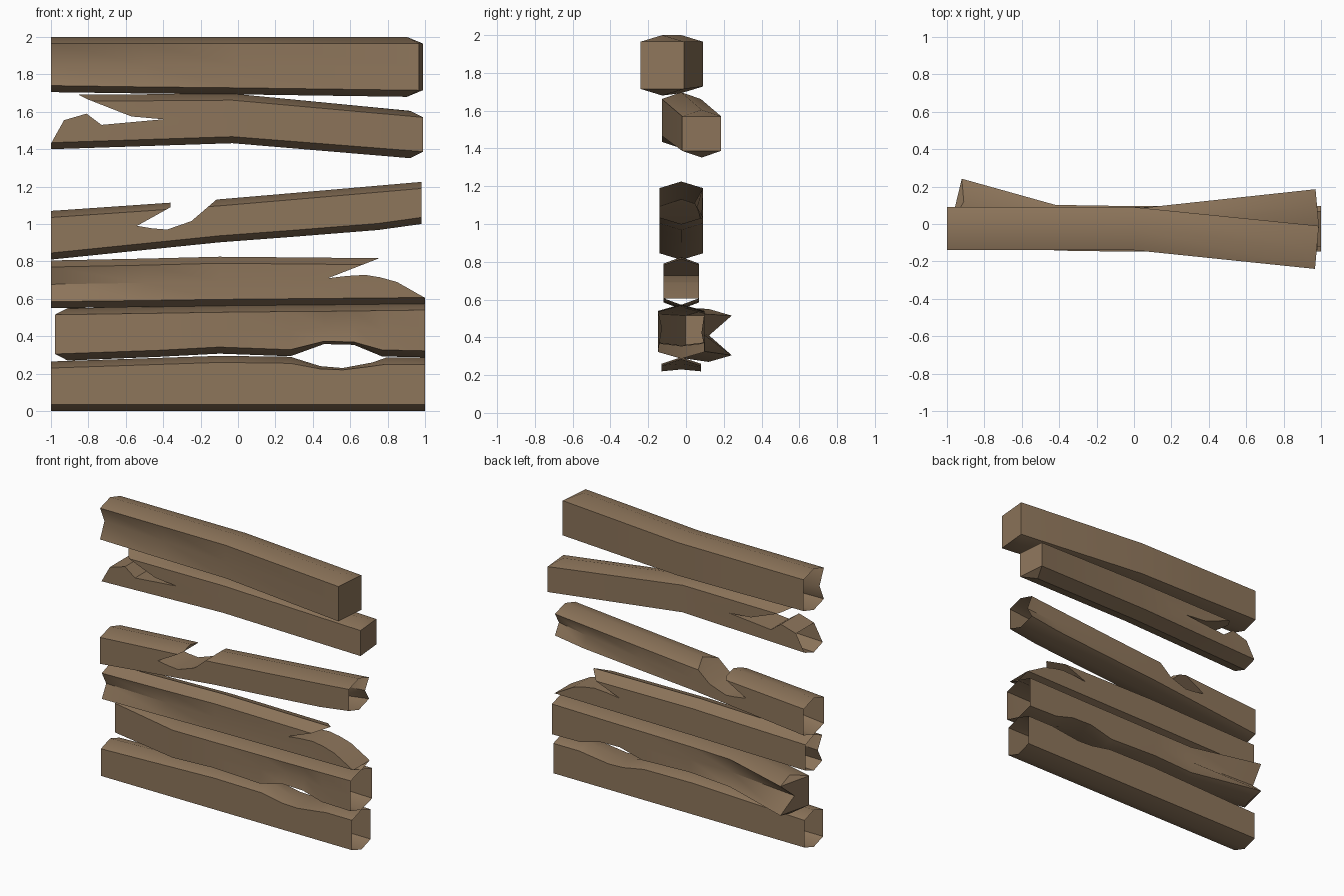
import bpy, bmesh

if "Cube" in bpy.data.objects:
    bpy.data.objects.remove(bpy.data.objects["Cube"])

wood = bpy.data.materials.new("weathered brown wood")
wood.diffuse_color = (0.27, 0.18, 0.105, 1)
wood.use_nodes = True
wood.node_tree.nodes["Principled BSDF"].inputs["Base Color"].default_value = wood.diffuse_color


def sec(x, zb, zt, yc=-0.025, front=0, back=0, pull=0, skew=0, cb=0.035, ct=0.035):
    """One cross-section: ridge heights, centre, side grooves, end rounding, skew, chamfers."""
    return dict(x=x, zb=zb, zt=zt, yc=yc, front=front, back=back,
                pull=pull, skew=skew, cb=cb, ct=ct)


def ring(s, w):
    """Eight points: ridge, front shoulder, front middle ... round to back shoulder."""
    lo, hi = s["zb"] + s["cb"], s["zt"] - s["ct"]
    mid = (lo + hi) / 2
    pts = [(0, s["zt"]), (-w, hi), (-w + s["front"], mid), (-w, lo),
           (0, s["zb"]), (w, lo), (w - s["back"], mid), (w, hi)]
    return [(s["x"] + s["skew"] * y + (s["pull"] if i in (0, 4) else 0), s["yc"] + y, z)
            for i, (y, z) in enumerate(pts)]


def to_object(bm, name):
    bmesh.ops.recalc_face_normals(bm, faces=bm.faces)
    me = bpy.data.meshes.new(name)
    bm.to_mesh(me)
    bm.free()
    me.materials.append(wood)
    ob = bpy.data.objects.new(name, me)
    bpy.context.collection.objects.link(ob)
    return ob


def cut(ob, outline):
    """Cut a splintered notch, given as an x-z outline, right through the plank."""
    bm = bmesh.new()
    f = bm.faces.new([bm.verts.new((x, -0.5, z)) for x, z in outline])
    ext = bmesh.ops.extrude_face_region(bm, geom=[f])
    for v in ext["geom"]:
        if isinstance(v, bmesh.types.BMVert):
            v.co.y += 1
    cutter = to_object(bm, "notch_cutter")
    cutter.hide_render = True
    m = ob.modifiers.new("notch", 'BOOLEAN')
    m.operation, m.solver, m.object = 'DIFFERENCE', 'EXACT', cutter
    bpy.context.view_layer.objects.active = ob
    bpy.ops.object.modifier_apply(modifier=m.name)
    bpy.data.objects.remove(cutter)


def plank(name, w, sections, open_ends, notch=None):
    bm = bmesh.new()
    rings = [[bm.verts.new(p) for p in ring(s, w)] for s in sections]
    for a, b in zip(rings, rings[1:]):
        for i in range(8):
            j = (i + 1) % 8
            bm.faces.new((a[i], a[j], b[j], b[i]))
    for r in (rings[0], rings[-1]):
        for idx in ((0, 1, 7), (1, 2, 6, 7), (2, 3, 5, 6), (3, 4, 5)):
            bm.faces.new([r[i] for i in idx])
    ob = to_object(bm, name)
    if notch:
        cut(ob, notch)
    # planks are hollow: remove the caps of the open ends
    bm = bmesh.new()
    bm.from_mesh(ob.data)
    caps = [f for f in bm.faces for e in open_ends
            if f.normal.x * e > 0.8 and f.calc_center_median().x * e > 0.9]
    bmesh.ops.delete(bm, geom=caps, context='FACES')
    bm.to_mesh(ob.data)
    bm.free()
    bpy.ops.object.select_all(action='DESELECT')
    ob.select_set(True)
    bpy.context.view_layer.objects.active = ob
    bpy.ops.object.shade_smooth_by_angle(angle=0.65)


# lowest plank, worn hollow in its top edge
plank("bottom_plank", 0.105, [
    sec(-1, 0, 0.265), sec(-0.1, 0, 0.295), sec(0.28, 0, 0.29),
    sec(0.44, 0, 0.24, ct=0.015), sec(0.56, 0, 0.23, ct=0.01),
    sec(0.72, 0, 0.26, ct=0.02), sec(0.79, 0, 0.285), sec(1, 0, 0.285)], (-1, 1))

# second plank, left end bent back and split, worn hollow below
plank("second_plank", 0.122, [
    sec(-0.95, 0.27, 0.55, 0.12, back=0.12, pull=0.04, skew=0.24),
    sec(-0.42, 0.29, 0.558, -0.02, back=0.02), sec(-0.1, 0.307, 0.563),
    sec(0.28, 0.293, 0.567), sec(0.46, 0.358, 0.568, cb=0.015, front=0.02),
    sec(0.62, 0.354, 0.57, cb=0.015, front=0.02), sec(0.77, 0.292, 0.572),
    sec(1, 0.287, 0.575)], (1,))

# third plank, broken away at the upper right
plank("third_plank", 0.095, [
    sec(-1, 0.55, 0.805, front=0.05), sec(-0.5, 0.556, 0.815, front=0.02),
    sec(-0.1, 0.562, 0.825), sec(1, 0.572, 0.815)], (-1, 1),
    [(0.75, 0.815), (0.48, 0.71), (0.58, 0.722), (0.68, 0.728), (0.76, 0.715),
     (0.85, 0.69), (1.0, 0.605), (1.1, 0.56), (1.1, 0.9), (0.75, 0.9)])

# fourth plank, tilted, with a splintered break in the top
plank("fourth_plank", 0.115, [
    sec(-1, 0.81, 1.07), sec(-0.1, 0.902, 1.132), sec(0.3, 0.932, 1.166, back=0.005),
    sec(0.75, 0.968, 1.205, back=0.03), sec(0.98, 1.0, 1.225, back=0.045)], (-1, 1),
    [(-0.36, 1.2), (-0.36, 1.09), (-0.54, 0.99), (-0.46, 0.977), (-0.38, 0.97),
     (-0.25, 1.015), (-0.11, 1.135), (-0.11, 1.2)])

# fifth plank, right end bent back, left end split
plank("fifth_plank", 0.103, [
    sec(-1, 1.40, 1.69), sec(-0.03, 1.432, 1.697),
    sec(0.98, 1.352, 1.605, 0.083, pull=-0.06, skew=-0.09)], (-1,),
    [(-1.1, 1.8), (-0.87, 1.8), (-0.85, 1.69), (-0.8, 1.665), (-0.57, 1.575),
     (-0.4, 1.56), (-0.73, 1.53), (-0.81, 1.59), (-0.93, 1.555), (-1.0, 1.43),
     (-1.1, 1.43)])

# top plank, right end bent forward, grooved on the left
plank("top_plank", 0.115, [
    sec(-1, 1.705, 2.0, front=0.05), sec(-0.5, 1.698, 2.0, front=0.025),
    sec(0, 1.693, 2.0),
    sec(0.978, 1.68, 2.0, -0.125, pull=-0.075, skew=0.09)], (-1,))
